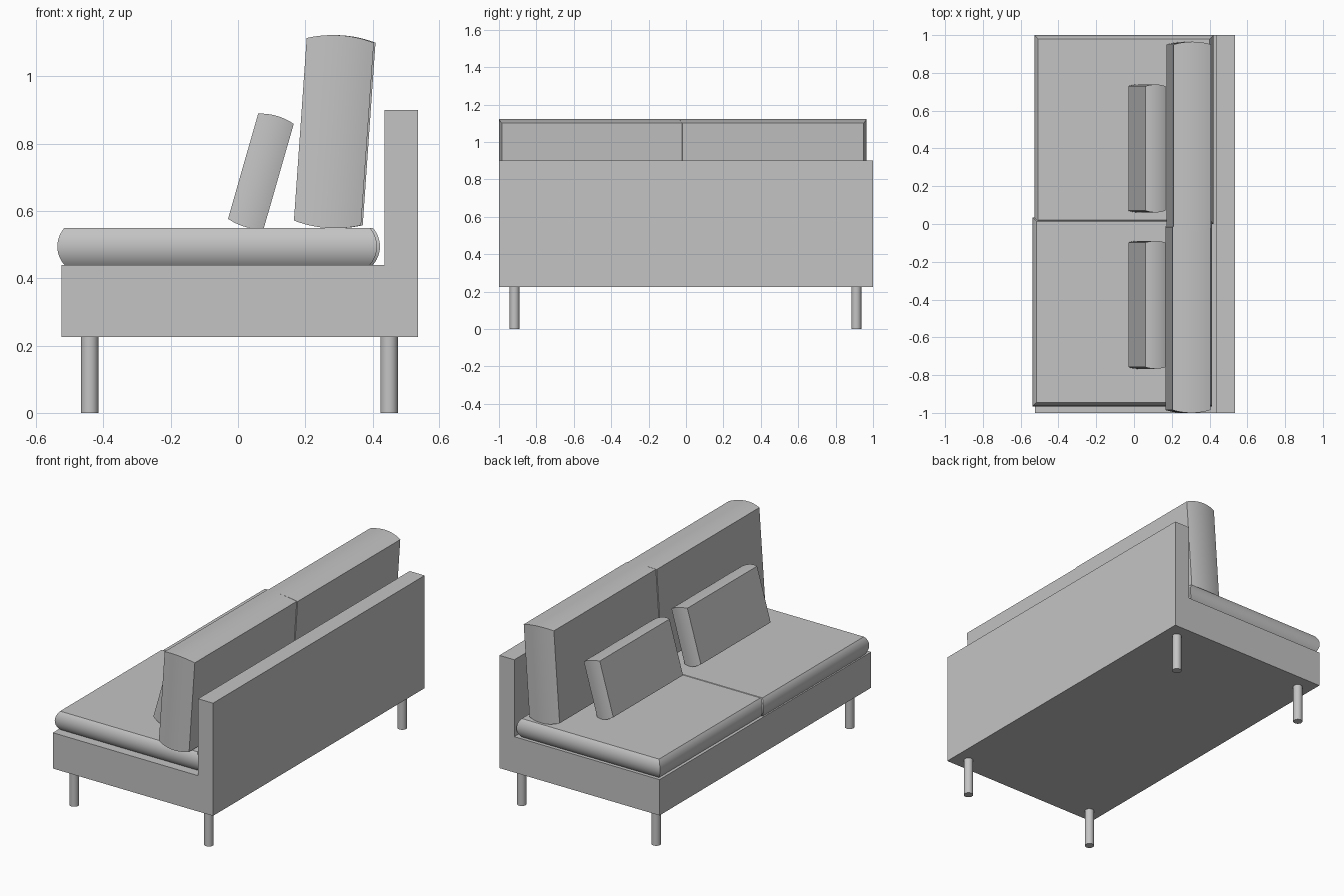
import bpy, bmesh, math
from mathutils import Matrix, Vector

if "Cube" in bpy.data.objects:
    bpy.data.objects.remove(bpy.data.objects["Cube"])

grey = bpy.data.materials.new("light grey")
grey.diffuse_color = (0.55, 0.55, 0.55, 1)
grey.use_nodes = True
grey.node_tree.nodes["Principled BSDF"].inputs["Base Color"].default_value = grey.diffuse_color


def finish(name, bm, smooth=True):
    bmesh.ops.recalc_face_normals(bm, faces=bm.faces)
    mesh = bpy.data.meshes.new(name)
    bm.to_mesh(mesh)
    bm.free()
    mesh.materials.append(grey)
    ob = bpy.data.objects.new(name, mesh)
    bpy.context.collection.objects.link(ob)
    if smooth:
        bpy.ops.object.select_all(action='DESELECT')
        ob.select_set(True)
        bpy.context.view_layer.objects.active = ob
        bpy.ops.object.shade_smooth_by_angle(angle=math.radians(30))
    return ob


def cushion(name, width, length, thick, bulge, matrix, steps=12):
    """Slab with flat large faces (local z) and four bulging, mitred sides."""
    bm = bmesh.new()
    half = thick / 2
    radius = (half ** 2 + bulge ** 2) / (2 * bulge)
    sweep = math.asin(half / radius)
    rings = []
    for i in range(steps + 1):
        a = sweep * (2 * i / steps - 1)
        inset = radius * (1 - math.cos(a))
        x, y, z = width / 2 - inset, length / 2 - inset, radius * math.sin(a)
        rings.append([bm.verts.new(matrix @ Vector((sx * x, sy * y, z)))
                      for sx, sy in ((-1, -1), (1, -1), (1, 1), (-1, 1))])
    for low, high in zip(rings, rings[1:]):
        for k in range(4):
            n = (k + 1) % 4
            bm.faces.new((low[k], low[n], high[n], high[k]))
    bm.faces.new(rings[0])
    bm.faces.new(rings[-1])
    return finish(name, bm)


def upright(x, y, z, lean):
    """Stand a cushion on its long edge, leaning towards the backrest."""
    return (Matrix.Translation((x, y, z))
            @ Matrix.Rotation(math.radians(lean - 90), 4, 'Y'))


# Frame: L-shaped profile of base and backrest, extruded along the sofa
bm = bmesh.new()
profile = [(-0.525, 0.226), (0.535, 0.226), (0.535, 0.9),
           (0.436, 0.9), (0.436, 0.44), (-0.525, 0.44)]
face = bm.faces.new([bm.verts.new((x, -1, z)) for x, z in profile])
ext = bmesh.ops.extrude_face_region(bm, geom=[face])
bmesh.ops.translate(bm, vec=(0, 2, 0),
                    verts=[g for g in ext["geom"] if isinstance(g, bmesh.types.BMVert)])
finish("frame", bm, smooth=False)

# Four round legs
for i, x in enumerate((-0.441, 0.449)):
    for j, y in enumerate((-0.917, 0.911)):
        bm = bmesh.new()
        bmesh.ops.create_cone(bm, cap_ends=True, segments=32, radius1=0.026,
                              radius2=0.026, depth=0.226,
                              matrix=Matrix.Translation((x, y, 0.113)))
        finish(f"leg_{i}_{j}", bm)

# Two seat cushions, slightly offset from each other
for name, x, y in (("seat_cushion_right", -0.062, -0.465),
                   ("seat_cushion_left", -0.053, 0.5)):
    cushion(name, 0.95, 1.0, 0.11, 0.021, Matrix.Translation((x, y, 0.495)))

# Two tall back cushions
for name, x, y in (("back_cushion_right", 0.285, -0.5),
                   ("back_cushion_left", 0.29, 0.465)):
    cushion(name, 0.574, 1.0, 0.2, 0.015, upright(x, y, 0.836, 4))

# Two small throw pillows
for name, y in (("throw_pillow_right", -0.428), ("throw_pillow_left", 0.4)):
    cushion(name, 0.343, 0.677, 0.11, 0.009, upright(0.068, y, 0.718, 16))
